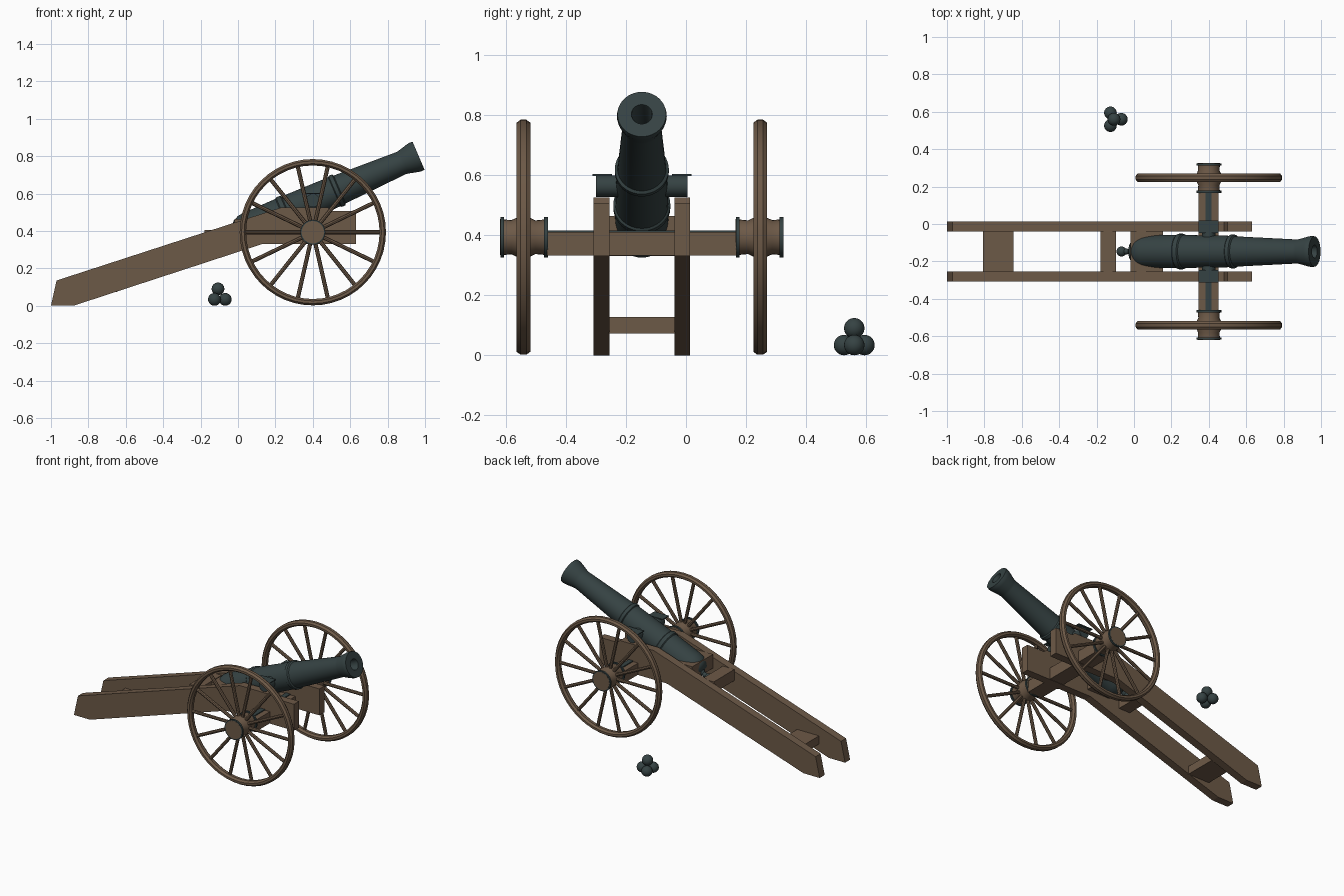
import bpy, bmesh, math
from mathutils import Matrix, Vector

cube = bpy.data.objects.get("Cube")
if cube:
    bpy.data.objects.remove(cube, do_unlink=True)

MID = -0.147                      # centre line of the gun in y
AXLE_X, AXLE_Z = 0.40, 0.393
WHEEL_R = 0.392
PITCH = math.radians(23.2)


def material(name, rgb):
    m = bpy.data.materials.new(name)
    m.use_nodes = True
    m.diffuse_color = (*rgb, 1)
    bsdf = next(n for n in m.node_tree.nodes if n.type == 'BSDF_PRINCIPLED')
    bsdf.inputs["Base Color"].default_value = (*rgb, 1)
    return m


WOOD = material("weathered wood", (0.152, 0.100, 0.063))
IRON = material("dark iron", (0.036, 0.055, 0.056))


def finish(name, bm, mat, smooth=False):
    """Turn a bmesh into an object, with sharp edges kept when smooth."""
    bmesh.ops.recalc_face_normals(bm, faces=bm.faces)
    if smooth:
        for f in bm.faces:
            f.smooth = True
        for e in bm.edges:
            e.smooth = e.calc_face_angle(0) < 0.6
    mesh = bpy.data.meshes.new(name)
    bm.to_mesh(mesh)
    bm.free()
    mesh.materials.append(mat)
    ob = bpy.data.objects.new(name, mesh)
    bpy.context.collection.objects.link(ob)
    return ob


def box(name, x, y, z, mat):
    bm = bmesh.new()
    size = [b - a for a, b in (x, y, z)]
    centre = [(a + b) / 2 for a, b in (x, y, z)]
    bmesh.ops.create_cube(bm, size=1, matrix=Matrix.Translation(centre) @ Matrix.Diagonal((*size, 1)))
    return finish(name, bm, mat)


def lathe(name, profile, matrix, mat, steps=32, closed=False):
    """Spin (radius, height) points about local z, then place them."""
    bm = bmesh.new()
    vs = [bm.verts.new((r, 0, h)) for r, h in profile]
    pairs = list(zip(vs, vs[1:]))
    if closed:
        pairs.append((vs[-1], vs[0]))
    es = [bm.edges.new(p) for p in pairs]
    bmesh.ops.spin(bm, geom=vs + es, cent=(0, 0, 0), axis=(0, 0, 1),
                   angle=math.tau, steps=steps, dvec=(0, 0, 0))
    bmesh.ops.remove_doubles(bm, verts=bm.verts, dist=1e-4)
    bm.transform(matrix)
    return finish(name, bm, mat, True)


# Cheek rails running down into the trail
RAIL = [(-1, 0), (-0.88, 0), (0.13, 0.33), (0.63, 0.33), (0.63, 0.507),
        (0.50, 0.507), (0.48, 0.525), (0.23, 0.525), (-0.97, 0.135)]
for side, label in ((1, "left"), (-1, "right")):
    bm = bmesh.new()
    y0 = MID + side * 0.108
    face = bm.faces.new([bm.verts.new((x, y0, z)) for x, z in RAIL])
    ext = bmesh.ops.extrude_face_region(bm, geom=[face])
    bmesh.ops.translate(bm, vec=(0, side * 0.053, 0),
                        verts=[v for v in ext["geom"] if isinstance(v, bmesh.types.BMVert)])
    finish(label + "_rail", bm, WOOD)

# Cross pieces between the rails
INNER = (MID - 0.11, MID + 0.11)
box("trail_crossbar", (-0.807, -0.645), INNER, (0.073, 0.128), WOOD)
box("middle_crossbar", (-0.18, -0.095), INNER, (0.33, 0.405), WOOD)
box("breech_bed", (-0.02, 0.155), INNER, (0.37, 0.463), WOOD)

# Axle with its iron strip
SPAN = (MID - 0.315, MID + 0.315)
box("axle_beam", (0.345, 0.452), SPAN, (0.332, 0.41), WOOD)
box("axle_strip", (0.382, 0.415), SPAN, (0.408, 0.416), IRON)

# Barrel: breech knob, body, rings, flared muzzle and bore
knob = [(0.027 * math.sin(a), -0.508 - 0.027 * math.cos(a))
        for a in (math.pi * i / 10 for i in range(9))]
barrel = knob + [
    (0.014, -0.465), (0.022, -0.452), (0.05, -0.447), (0.07, -0.43), (0.084, -0.40),
    (0.088, -0.37), (0.089, -0.18),
    (0.095, -0.174), (0.095, -0.15), (0.088, -0.144),
    (0.084, 0.125), (0.09, 0.13), (0.09, 0.15), (0.081, 0.156),
    (0.064, 0.515), (0.067, 0.53), (0.081, 0.585), (0.083, 0.60), (0.081, 0.615),
    (0.035, 0.615), (0.033, 0.61), (0.033, 0.35), (0, 0.35)]
aim = Matrix.Translation((0.40, MID, 0.56)) @ Matrix.Rotation(math.pi / 2 - PITCH, 4, 'Y')
lathe("barrel", barrel, aim, IRON, 40)

# Trunnions and the plates over them
turn = Matrix.Rotation(math.pi / 2, 4, 'X')
lathe("trunnions", [(0, -0.152), (0.036, -0.152), (0.036, 0.152), (0, 0.152)],
      Matrix.Translation((0.40, MID, 0.563)) @ turn, IRON, 20)
for side, label in ((1, "left"), (-1, "right")):
    ys = sorted((MID + side * 0.10, MID + side * 0.165))
    box(label + "_trunnion_plate", (0.345, 0.452), ys, (0.597, 0.603), IRON)

# Wheels: rim, spokes, hub and hub bands
RIM = [(WHEEL_R - 0.018 + 0.0185 * math.cos(a), 0.025 * math.sin(a))
       for a in (math.tau * (i + 0.5) / 8 for i in range(8))]
HUB = [(0, -0.082), (0.06, -0.082), (0.056, -0.04), (0.066, -0.02),
       (0.066, 0.02), (0.057, 0.04), (0.06, 0.078), (0, 0.078)]
SPOKES = 14


def band(h):
    return [(0.054, h - 0.006), (0.067, h - 0.006), (0.067, h + 0.006), (0.054, h + 0.006)]


for side, label in ((1, "left"), (-1, "right")):
    place = (Matrix.Translation((AXLE_X, MID + side * 0.394, AXLE_Z))
             @ Matrix.Rotation(-side * math.pi / 2, 4, 'X'))
    lathe(label + "_wheel_rim", RIM, place, WOOD, 48, closed=True)
    lathe(label + "_hub", HUB, place, WOOD, 24)
    lathe(label + "_hub_inner_band", band(-0.075), place, IRON, 24, closed=True)
    lathe(label + "_hub_outer_band", band(0.071), place, IRON, 24, closed=True)
    bm = bmesh.new()
    for i in range(SPOKES):
        spin = Matrix.Rotation(math.tau * i / SPOKES, 4, 'Z')
        out = Matrix.Translation((0.205, 0, 0)) @ Matrix.Rotation(math.pi / 2, 4, 'Y')
        bmesh.ops.create_cone(bm, cap_ends=True, segments=8, radius1=0.011, radius2=0.011,
                              depth=0.32, matrix=place @ spin @ out)
    finish(label + "_spokes", bm, WOOD, True)

# Pile of shot on the ground
BALL = 0.034
for i, pos in enumerate([(-0.126, 0.594, BALL), (-0.126, 0.526, BALL),
                         (-0.068, 0.56, BALL), (-0.107, 0.56, 0.09)]):
    bm = bmesh.new()
    bmesh.ops.create_uvsphere(bm, u_segments=24, v_segments=14, radius=BALL,
                              matrix=Matrix.Translation(Vector(pos)))
    finish("shot_%d" % (i + 1), bm, IRON, True)
